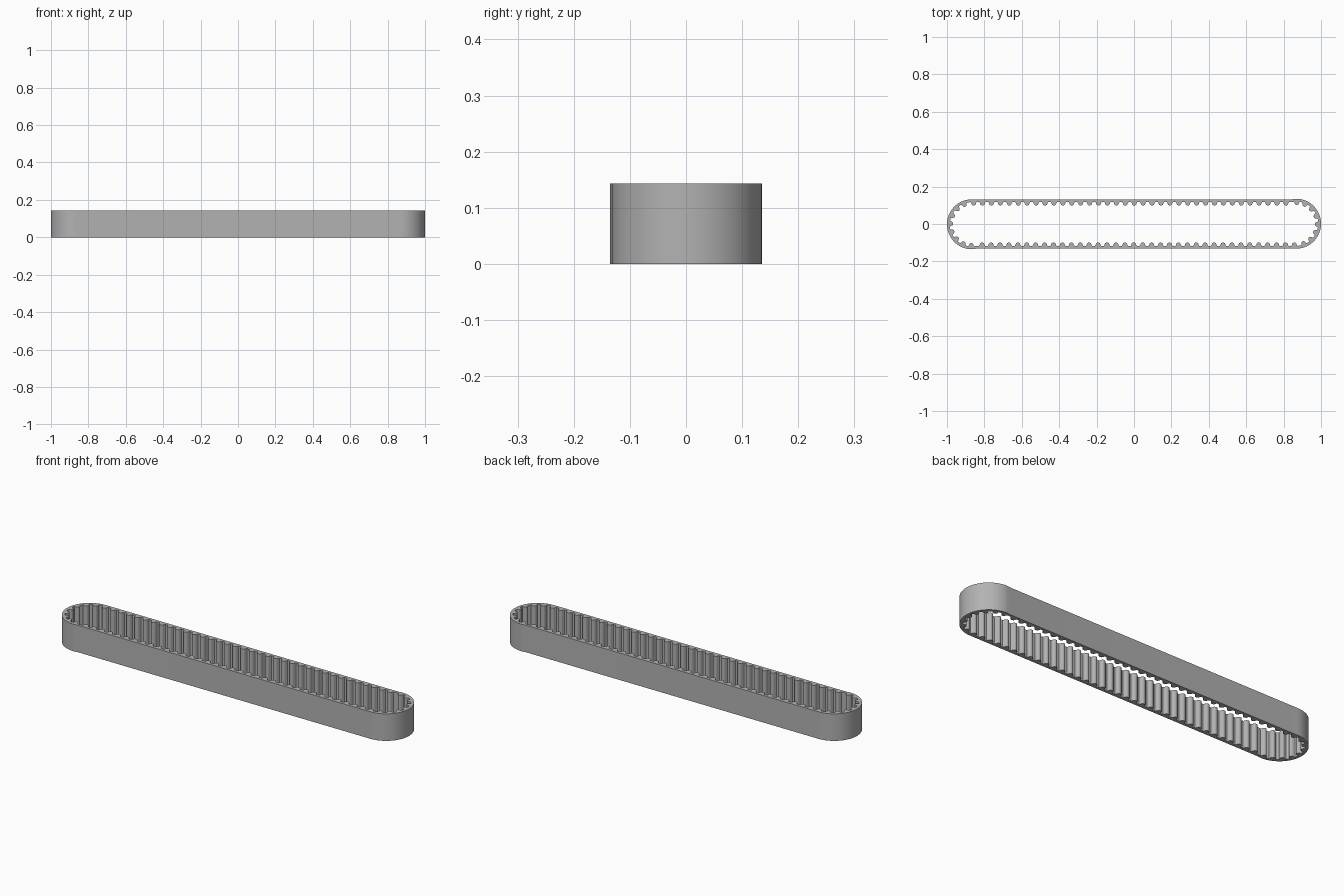
import bpy, bmesh, math
from mathutils import Vector

if "Cube" in bpy.data.objects:
    bpy.data.objects.remove(bpy.data.objects["Cube"], do_unlink=True)

HEIGHT = 0.143
PITCH = 0.0477
BACKING = 0.015        # wall thickness behind the teeth
END_X, END_SHIFT = 0.8665, 0.0015
END_R = 0.1335
RUN_Y = END_R - END_SHIFT

# One rounded tooth: offset along the belt, depth inward
HALF_TOOTH = [(-0.0165, 0), (-0.0138, 0.003), (-0.0125, 0.0085),
              (-0.0095, 0.0142), (-0.005, 0.0172)]
TOOTH = HALF_TOOTH + [(0, 0.0179)] + [(-t, d) for t, d in reversed(HALF_TOOTH)]


def arc_point(angle, radius):
    return Vector((END_X + radius * math.sin(angle),
                   END_SHIFT + radius * math.cos(angle), 0))


def full_loop(half):
    """Complete the belt with the same half turned by 180 degrees."""
    return half + [Vector((-p.x, -p.y, 0)) for p in half]


# Smooth outer outline: straight run, slight step, round end
outer = [Vector((-END_X + 0.001, RUN_Y, 0)), Vector((END_X - 0.022, RUN_Y, 0))]
outer += [arc_point(math.pi * i / 40, END_R) for i in range(40)]
outer += [arc_point(math.pi, END_R)]

# Toothed inner outline
inner = []
for k in range(36):
    x = -END_X + 0.009 + k * PITCH
    inner += [Vector((x + t, RUN_Y - BACKING - d, 0)) for t, d in TOOTH]
inner_r = END_R - BACKING
for k in range(8):
    a = 0.03 + k * math.pi / 8
    inner += [arc_point(a + t / inner_r, inner_r - d) for t, d in TOOTH]

# Fill between the outlines and raise to the belt width
bm = bmesh.new()
edges = []
for loop in (full_loop(outer), full_loop(inner)):
    verts = [bm.verts.new(p) for p in loop]
    edges += [bm.edges.new((v, verts[(i + 1) % len(verts)]))
              for i, v in enumerate(verts)]
bmesh.ops.triangle_fill(bm, use_beauty=True, use_dissolve=False, edges=edges)
raised = bmesh.ops.extrude_face_region(bm, geom=bm.faces[:], use_keep_orig=True)
top = [g for g in raised["geom"] if isinstance(g, bmesh.types.BMVert)]
bmesh.ops.translate(bm, vec=(0, 0, HEIGHT), verts=top)
bmesh.ops.recalc_face_normals(bm, faces=bm.faces[:])

mesh = bpy.data.meshes.new("toothed_belt")
bm.to_mesh(mesh)
bm.free()
belt = bpy.data.objects.new("toothed_belt", mesh)
bpy.context.collection.objects.link(belt)

# Plain grey rubber
grey = bpy.data.materials.new("belt_grey")
grey.use_nodes = True
colour = (0.45, 0.45, 0.45, 1)
grey.diffuse_color = colour
grey.node_tree.nodes["Principled BSDF"].inputs["Base Color"].default_value = colour
mesh.materials.append(grey)

bpy.ops.object.select_all(action="DESELECT")
belt.select_set(True)
bpy.context.view_layer.objects.active = belt
bpy.ops.object.shade_smooth_by_angle(angle=math.radians(30))
